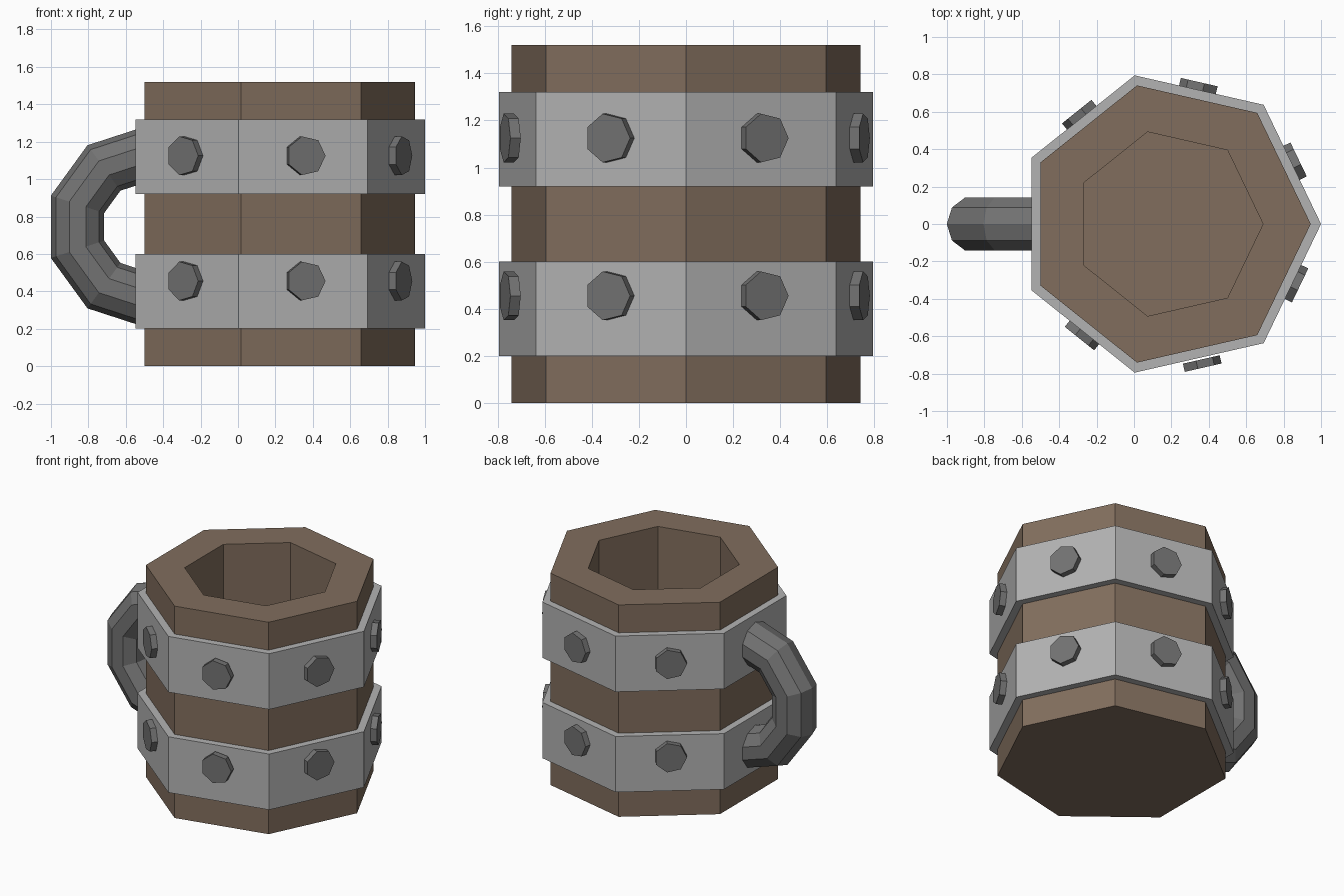
import bpy, bmesh
from math import cos, sin, pi, radians
from mathutils import Matrix, Vector

if "Cube" in bpy.data.objects:
    bpy.data.objects.remove(bpy.data.objects["Cube"])

SIDES = 7
CX = 0.185  # axis of the mug, handle offsets it from x = 0


def material(name, rgb):
    m = bpy.data.materials.new(name)
    m.diffuse_color = (*rgb, 1)
    m.use_nodes = True
    m.node_tree.nodes["Principled BSDF"].inputs["Base Color"].default_value = m.diffuse_color
    return m


wood = material("wood", (0.22, 0.155, 0.11))
pale_metal = material("pale_metal", (0.45, 0.45, 0.45))
dark_metal = material("dark_metal", (0.17, 0.17, 0.17))


def loft(name, rings, mat, closed=False, caps=True):
    """Skin a list of rings of points into a flat-shaded mesh."""
    bm = bmesh.new()
    loops = [[bm.verts.new(p) for p in ring] for ring in rings]
    pairs = list(zip(loops, loops[1:]))
    if closed:
        pairs.append((loops[-1], loops[0]))
    for a, b in pairs:
        n = len(a)
        for i in range(n):
            j = (i + 1) % n
            bm.faces.new((a[i], a[j], b[j], b[i]))
    if caps and not closed:
        bm.faces.new(loops[0])
        bm.faces.new(loops[-1])
    bmesh.ops.recalc_face_normals(bm, faces=bm.faces)
    mesh = bpy.data.meshes.new(name)
    bm.to_mesh(mesh)
    bm.free()
    mesh.materials.append(mat)
    obj = bpy.data.objects.new(name, mesh)
    bpy.context.collection.objects.link(obj)
    return obj


def ring(r, z, cx=CX):
    return [(cx + r * cos(2 * pi * i / SIDES), r * sin(2 * pi * i / SIDES), z)
            for i in range(SIDES)]


# Hollow seven-sided wooden cup
loft("cup", [ring(0.76, 0), ring(0.76, 1.52), ring(0.505, 1.52), ring(0.505, 0.2)], wood)

# Two metal bands around the cup
for label, z in (("lower", 0.2), ("upper", 0.92)):
    loft(label + "_band", [ring(0.815, z), ring(0.815, z + 0.4),
                           ring(0.755, z + 0.4), ring(0.755, z)], pale_metal, closed=True)

# Seven-sided bolt heads on every band face except the handle face
for label, z in (("lower", 0.455), ("upper", 1.125)):
    for k in range(SIDES):
        if k == 3:
            continue
        ang = 2 * pi * (k + 0.5) / SIDES
        out = Vector((cos(ang), sin(ang), 0))
        side = Vector((-sin(ang), cos(ang), 0))
        lift = 0.014 if k == 5 else 0.0
        rings = []
        for d in (0.731 + lift, 0.776 + lift):
            centre = Vector((CX, 0, z)) + out * d + side * 0.004
            rings.append([centre + side * 0.106 * cos(2 * pi * i / 7)
                          + Vector((0, 0, 0.106 * sin(2 * pi * i / 7))) for i in range(7)])
        loft(f"{label}_bolt_{k + 1}", rings, dark_metal)

# Handle: half of a ten-sided ring with a ten-sided section
sections = []
for s in range(6):
    a = radians(90 + 36 * s)
    sections.append([(-0.488 + (0.389 + 0.15 * cos(t)) * cos(a), 0.15 * sin(t),
                      0.745 + (0.389 + 0.15 * cos(t)) * sin(a))
                     for t in (2 * pi * i / 10 for i in range(10))])
loft("handle", sections, dark_metal)
